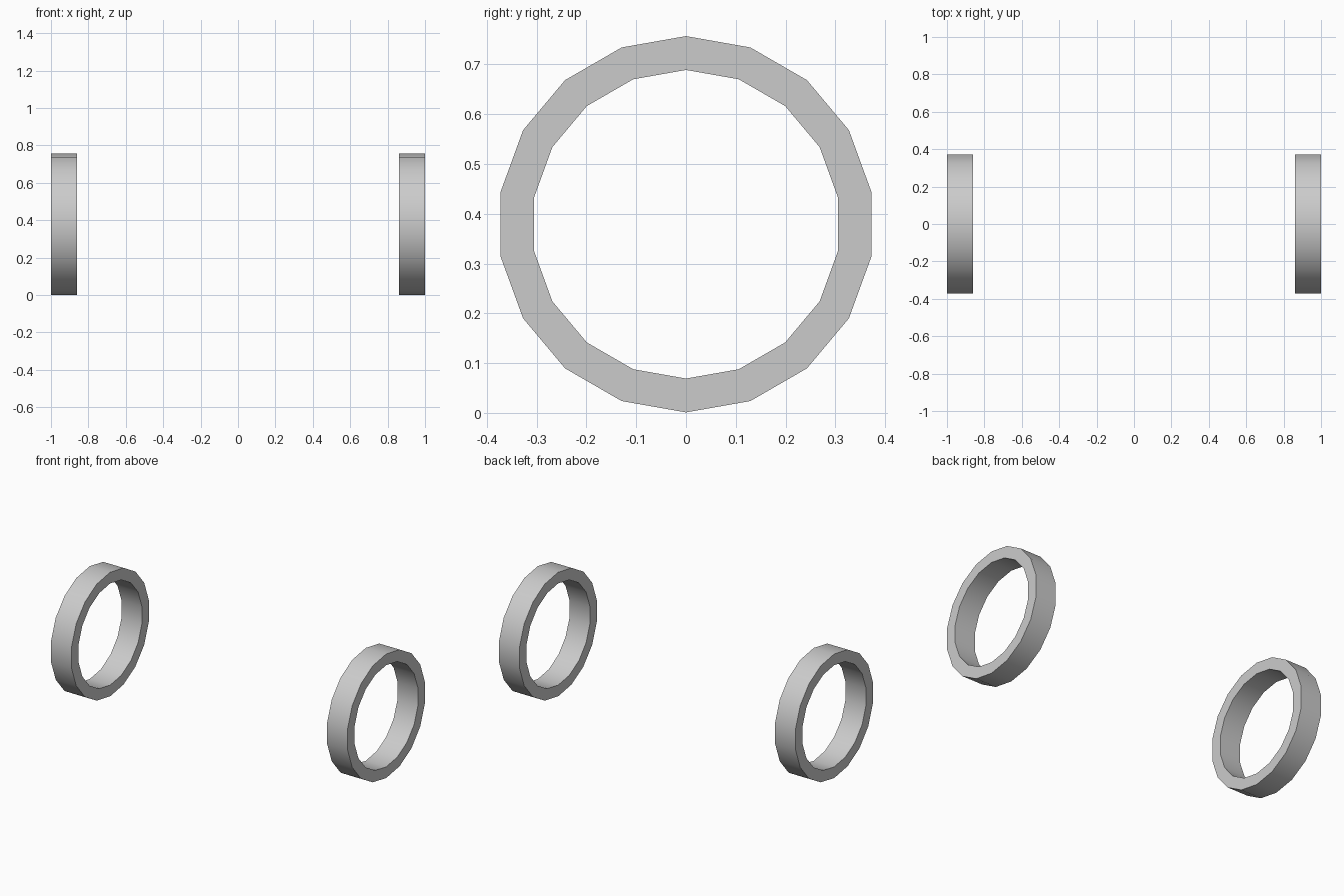
import bpy, bmesh
from math import sin, cos, pi

if "Cube" in bpy.data.objects:
    bpy.data.objects.remove(bpy.data.objects["Cube"])

SIDES, R_OUT, R_IN, Z = 18, 0.378, 0.31, 0.379
X_IN, X_OUT = 0.862, 1.0


def ring(name, x0, x1):
    """Flat-sided hoop around the x axis with a vertex at the top."""
    bm = bmesh.new()
    profile = [(x0, R_IN), (x1, R_IN), (x1, R_OUT), (x0, R_OUT)]
    loops = []
    for i in range(SIDES):
        a = 2 * pi * i / SIDES
        loops.append([bm.verts.new((x, r * sin(a), Z + r * cos(a))) for x, r in profile])
    for i in range(SIDES):
        a, b = loops[i], loops[(i + 1) % SIDES]
        for j in range(4):
            k = (j + 1) % 4
            bm.faces.new((a[j], a[k], b[k], b[j]))
    bmesh.ops.recalc_face_normals(bm, faces=bm.faces)
    mesh = bpy.data.meshes.new(name)
    bm.to_mesh(mesh)
    bm.free()
    obj = bpy.data.objects.new(name, mesh)
    bpy.context.collection.objects.link(obj)
    # Soft band, crisp rims
    bpy.ops.object.select_all(action='DESELECT')
    obj.select_set(True)
    bpy.context.view_layer.objects.active = obj
    bpy.ops.object.shade_smooth_by_angle(angle=pi / 6)


# Left and right tyre rings
ring("left_tyre", -X_OUT, -X_IN)
ring("right_tyre", X_IN, X_OUT)
